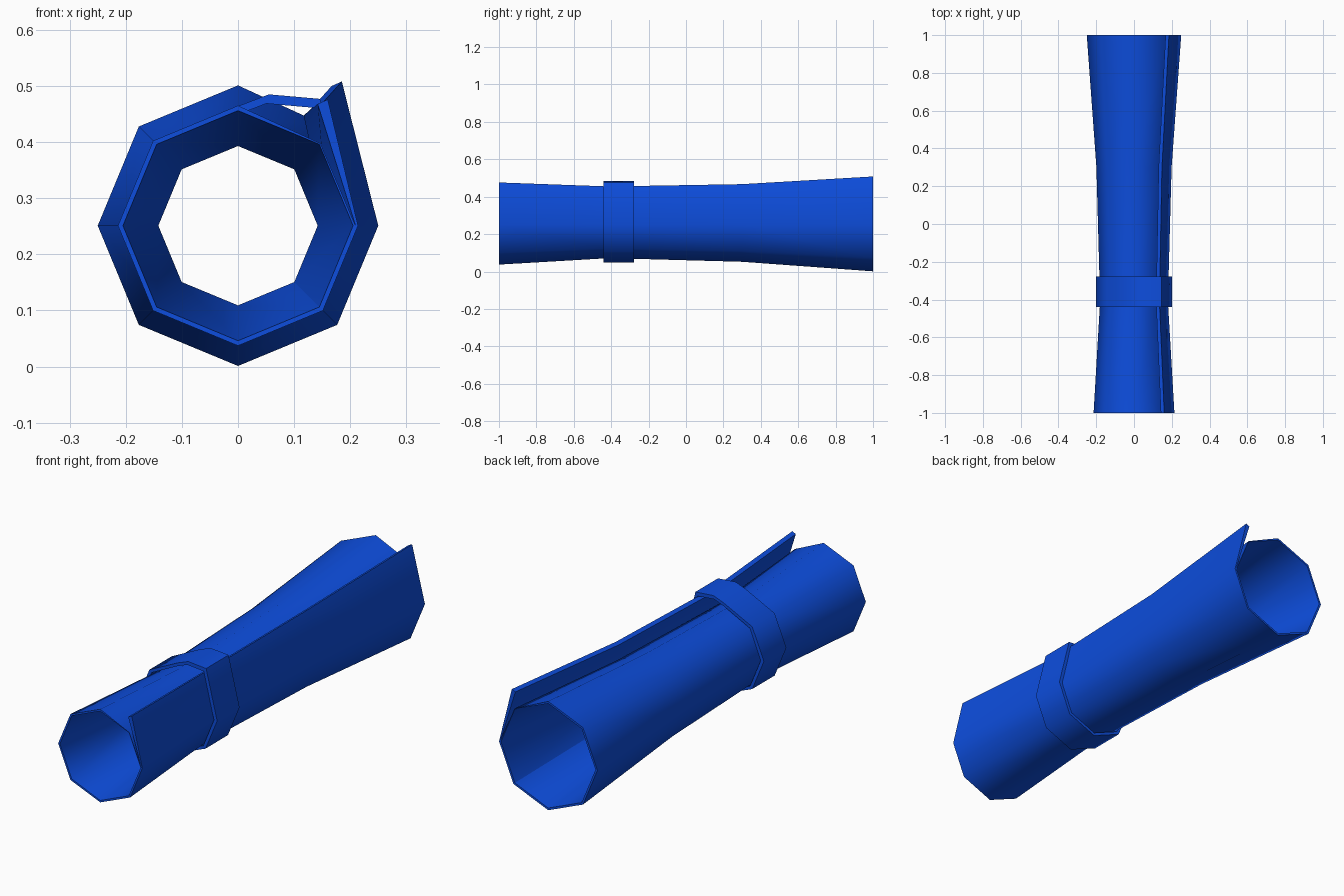
import bpy, bmesh
from math import cos, sin, radians

if "Cube" in bpy.data.objects:
    bpy.data.objects.remove(bpy.data.objects["Cube"])

CZ = 0.251  # height of the roll's axis

blue = bpy.data.materials.new("deep blue")
blue.use_nodes = True
color = (0.004, 0.075, 0.73, 1)
blue.diffuse_color = color
blue.node_tree.nodes["Principled BSDF"].inputs["Base Color"].default_value = color


def polar(angle, r):
    return (r * cos(radians(angle)), CZ + r * sin(radians(angle)))


def sweep(name, stations, closed):
    """Skin (y, outer points, inner points) sections into a thick shell."""
    bm = bmesh.new()
    rows = [[[bm.verts.new((x, y, z)) for x, z in side] for side in (outer, inner)]
            for y, outer, inner in stations]
    n = len(rows[0][0])
    spans = [(i, (i + 1) % n) for i in range(n if closed else n - 1)]
    for a, b in zip(rows, rows[1:]):
        for i, j in spans:
            for s in (0, 1):
                bm.faces.new((a[s][i], a[s][j], b[s][j], b[s][i]))
        if not closed:
            for k in (0, n - 1):
                bm.faces.new((a[0][k], a[1][k], b[1][k], b[0][k]))
    for end in (rows[0], rows[-1]):
        for i, j in spans:
            bm.faces.new((end[0][i], end[0][j], end[1][j], end[1][i]))
    bmesh.ops.recalc_face_normals(bm, faces=bm.faces)
    mesh = bpy.data.meshes.new(name)
    bm.to_mesh(mesh)
    bm.free()
    mesh.materials.append(blue)
    obj = bpy.data.objects.new(name, mesh)
    bpy.context.collection.objects.link(obj)
    bpy.ops.object.select_all(action='DESELECT')
    obj.select_set(True)
    bpy.context.view_layer.objects.active = obj
    bpy.ops.object.shade_smooth_by_angle(angle=radians(50))


def roll_section(y, r, ri, tx, tz):
    """Octagonal spiral: raised flap, one full turn, end tucked underneath."""
    mid = (r + ri) / 2
    turn = range(-45, -271, -45)
    outer = [(tx, tz), polar(0, r)] + [polar(a, r) for a in turn]
    inner = [(tx - 0.018, tz - 0.008), polar(0, mid)] + [polar(a, ri) for a in turn]
    outer += [polar(45, r * 0.97), polar(0, mid), polar(-45, mid)]
    inner += [polar(a, ri) for a in (45, 0, -45)]
    return y, outer, inner


# Rolled sheet, waisted under the strap and flaring to both ends
sweep("rolled_sheet", [roll_section(*s) for s in (
    (-1.0, 0.214, 0.205, 0.160, 0.476),
    (-0.42, 0.180, 0.142, 0.135, 0.455),
    (-0.28, 0.183, 0.142, 0.137, 0.457),
    (0.30, 0.199, 0.170, 0.148, 0.467),
    (1.0, 0.250, 0.240, 0.185, 0.508))], closed=False)

# Strap around the waist, arching over the flap edge
ring = [polar(a, 0.202) for a in range(0, -226, -45)]
ring += [(0, 0.464), (0.055, 0.485), (0.146, 0.477)]
liner = [(x * 0.92, CZ + (z - CZ) * 0.93) for x, z in ring]
sweep("strap", [(y, ring, liner) for y in (-0.44, -0.277)], closed=True)
